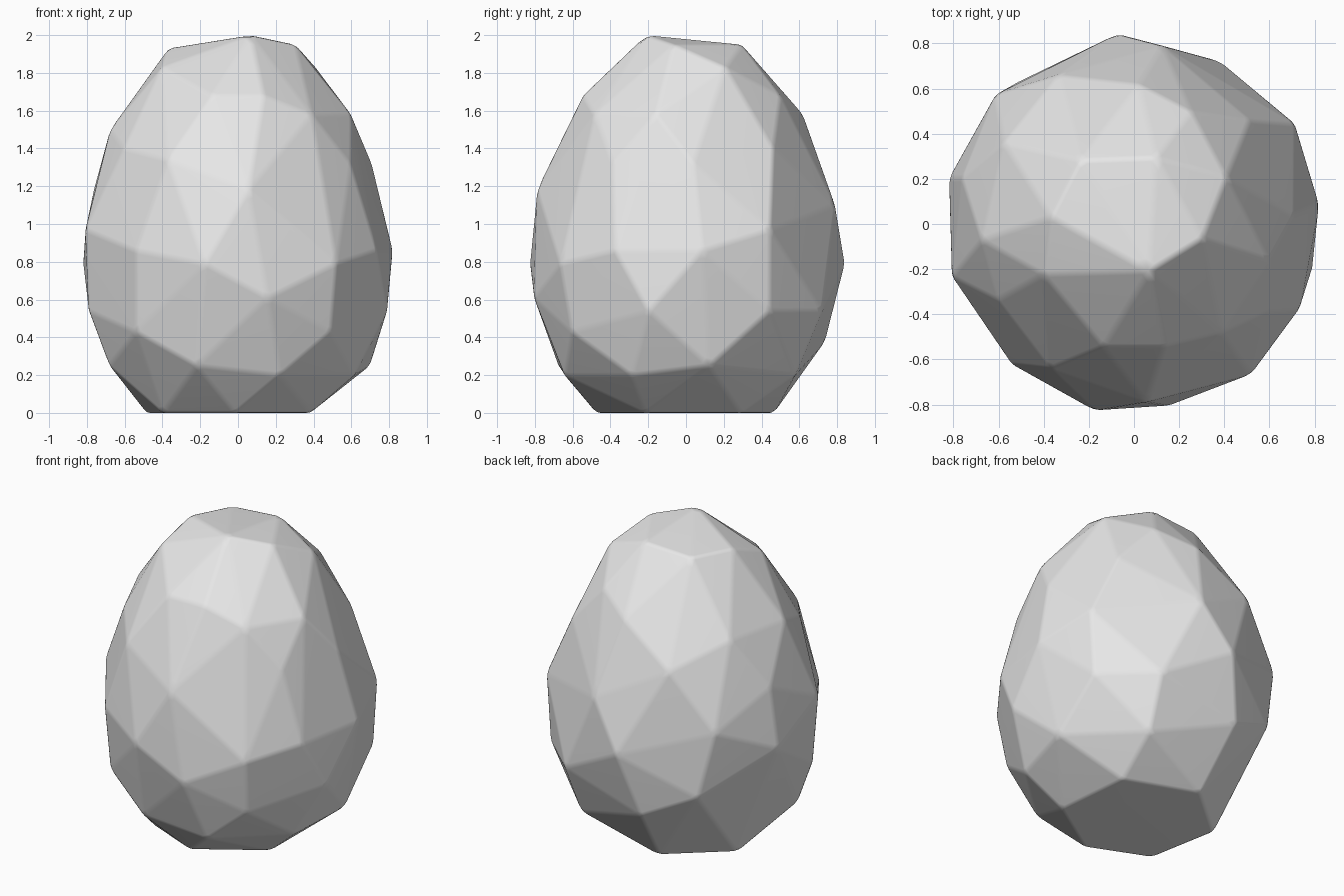
import bpy
import bmesh
from math import cos, sin, radians

default_cube = bpy.data.objects.get("Cube")
if default_cube:
    bpy.data.objects.remove(default_cube, do_unlink=True)


def make_material(name, colour):
    """Create a flat matte material."""
    material = bpy.data.materials.new(name)
    material.use_nodes = True
    material.diffuse_color = colour
    shader = material.node_tree.nodes["Principled BSDF"]
    shader.inputs["Base Color"].default_value = colour
    shader.inputs["Roughness"].default_value = 0.9
    return material


def add_tier(bm, height, radius, bearings, shift=0.0):
    """Place the corners of one tier of facets around the boulder's axis."""
    for bearing in bearings:
        angle = radians(bearing)
        bm.verts.new((radius * cos(angle) + shift, radius * sin(angle), height))


bm = bmesh.new()

# Flat six-sided base, slightly off centre
add_tier(bm, 0, 0.475, (38, 101, 160, 221, 273, 333), shift=-0.04)

# Flared underside
add_tier(bm, 0.2, 0.68, (58, 289, 335))
add_tier(bm, 0.25, 0.71, (10, 196, 252))
add_tier(bm, 0.38, 0.76, (104,))
add_tier(bm, 0.43, 0.78, (226, 309))

# Widest part of the body
add_tier(bm, 0.54, 0.815, (33, 62, 130, 194, 346))
add_tier(bm, 0.61, 0.82, (281,))
add_tier(bm, 0.79, 0.845, (95, 166, 258, 308))
add_tier(bm, 0.86, 0.825, (6, 229, 333))
add_tier(bm, 0.97, 0.84, (32, 137, 196))

# Tapering shoulders
add_tier(bm, 1.1, 0.8, (81,))
add_tier(bm, 1.18, 0.79, (165, 274))
add_tier(bm, 1.32, 0.71, (3, 327))
add_tier(bm, 1.34, 0.74, (117, 240))
add_tier(bm, 1.4, 0.69, (42, 209))
add_tier(bm, 1.5, 0.68, (148, 186))
add_tier(bm, 1.58, 0.62, (88, 309, 345))

# Crown
add_tier(bm, 1.68, 0.56, (63, 256, 284))
add_tier(bm, 1.83, 0.46, (27, 209))
add_tier(bm, 1.93, 0.37, (130, 175))
add_tier(bm, 1.95, 0.31, (72, 348))
add_tier(bm, 2, 0.22, (288,))

# Stretch a skin over the corners and merge nearly flat neighbours
hull = bmesh.ops.convex_hull(bm, input=bm.verts[:])
loose = [v for v in bm.verts if not v.link_faces]
bmesh.ops.delete(bm, geom=loose, context="VERTS")
bmesh.ops.dissolve_limit(bm, angle_limit=radians(3),
                         verts=bm.verts[:], edges=bm.edges[:])
bmesh.ops.recalc_face_normals(bm, faces=bm.faces[:])
for face in bm.faces:
    face.smooth = True

mesh = bpy.data.meshes.new("boulder")
bm.to_mesh(mesh)
bm.free()
mesh.materials.append(make_material("stone_grey", (0.8, 0.8, 0.8, 1)))

boulder = bpy.data.objects.new("boulder", mesh)
bpy.context.collection.objects.link(boulder)

# Worn edges between the facets
bevel = boulder.modifiers.new("worn_edges", "BEVEL")
bevel.width = 0.018
bevel.segments = 2
bevel.limit_method = "ANGLE"
bevel.angle_limit = radians(4)
normals = boulder.modifiers.new("flat_facets", "WEIGHTED_NORMAL")
normals.keep_sharp = True
